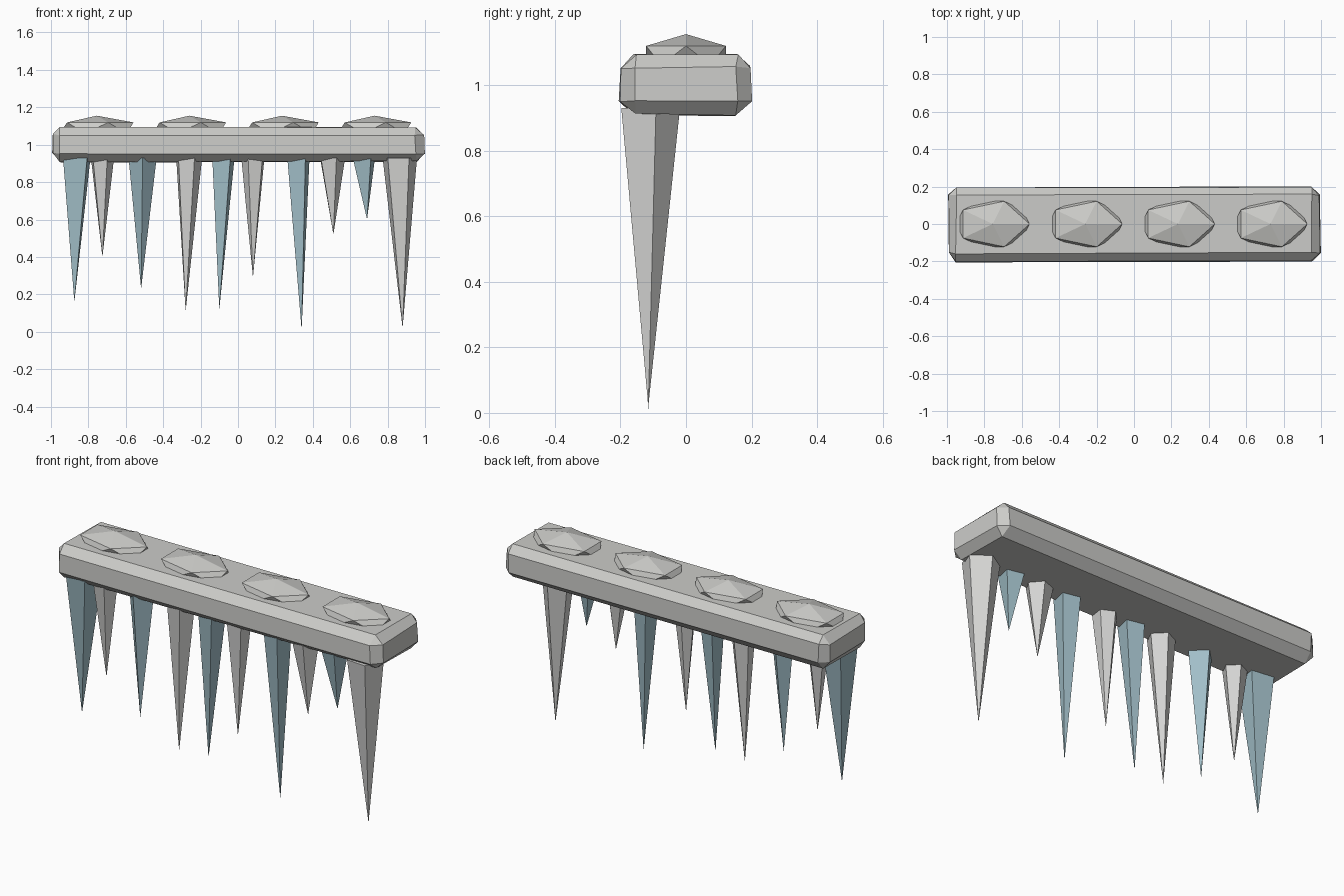
import bpy, bmesh, math, random
from mathutils import Vector

if "Cube" in bpy.data.objects:
    bpy.data.objects.remove(bpy.data.objects["Cube"])

random.seed(4)


def material(name, rgb):
    m = bpy.data.materials.new(name)
    m.diffuse_color = (*rgb, 1)
    m.use_nodes = True
    m.node_tree.nodes["Principled BSDF"].inputs["Base Color"].default_value = m.diffuse_color
    return m


STONE = material("pale grey", (0.60, 0.60, 0.58))
WHITE = material("frost white", (0.66, 0.66, 0.65))
BLUE = material("ice blue", (0.36, 0.52, 0.58))


def finish(bm, name, mat):
    bmesh.ops.recalc_face_normals(bm, faces=bm.faces)
    me = bpy.data.meshes.new(name)
    bm.to_mesh(me)
    bm.free()
    me.materials.append(mat)
    ob = bpy.data.objects.new(name, me)
    bpy.context.collection.objects.link(ob)
    return ob


# Ledge: chamfered, slightly uneven bar
bm = bmesh.new()
bmesh.ops.create_cube(bm, size=1)
for v in bm.verts:
    v.co = Vector((v.co.x * 1.99, v.co.y * 0.4, v.co.z * 0.19 + 1.003))
bmesh.ops.bevel(bm, geom=bm.edges[:], offset=0.045, segments=1,
                profile=0.5, affect='EDGES')
for v in bm.verts:
    v.co += Vector([random.uniform(-0.006, 0.006) for _ in range(3)])
finish(bm, "ledge", STONE)

# Mounds along the top: flattened icospheres
for i in range(4):
    bm = bmesh.new()
    bmesh.ops.create_icosphere(bm, subdivisions=1, radius=1)
    for v in bm.verts:
        v.co = Vector((v.co.x * 0.22 - 0.755 + i * 0.495,
                       v.co.y * 0.143, v.co.z * 0.065 + 1.09))
    finish(bm, f"mound_{i + 1}", STONE)


# Icicles: faceted spikes hanging from the front of the underside
def icicle(i, x, radius, tip_x, tip_z, sides, turn, mat):
    bm = bmesh.new()
    y = -0.115
    ring = []
    for k in range(sides):
        a = math.radians(turn) + math.tau * k / sides
        ring.append(bm.verts.new((x + radius * math.cos(a),
                                  y + radius * math.sin(a), 0.93)))
    tip = bm.verts.new((tip_x, y, tip_z))
    bm.faces.new(ring)
    for k in range(sides):
        bm.faces.new((ring[k], ring[(k + 1) % sides], tip))
    finish(bm, f"icicle_{i + 1}", mat)


# centre x, radius, tip x, tip z, sides, turn in degrees
ICICLES = [
    (-0.862, 0.092, -0.875, 0.16, 4, 37),
    (-0.728, 0.066, -0.725, 0.40, 5, 80),
    (-0.510, 0.075, -0.518, 0.23, 4, 0),
    (-0.265, 0.074, -0.280, 0.11, 5, 80),
    (-0.078, 0.070, -0.100, 0.12, 4, 32),
    (0.083, 0.066, 0.080, 0.29, 5, 100),
    (0.323, 0.070, 0.340, 0.01, 4, 32),
    (0.500, 0.073, 0.510, 0.52, 5, 75),
    (0.673, 0.070, 0.690, 0.60, 4, 32),
    (0.863, 0.097, 0.880, 0.02, 5, 86),
]
for i, spec in enumerate(ICICLES):
    icicle(i, *spec, BLUE if i % 2 == 0 else WHITE)
